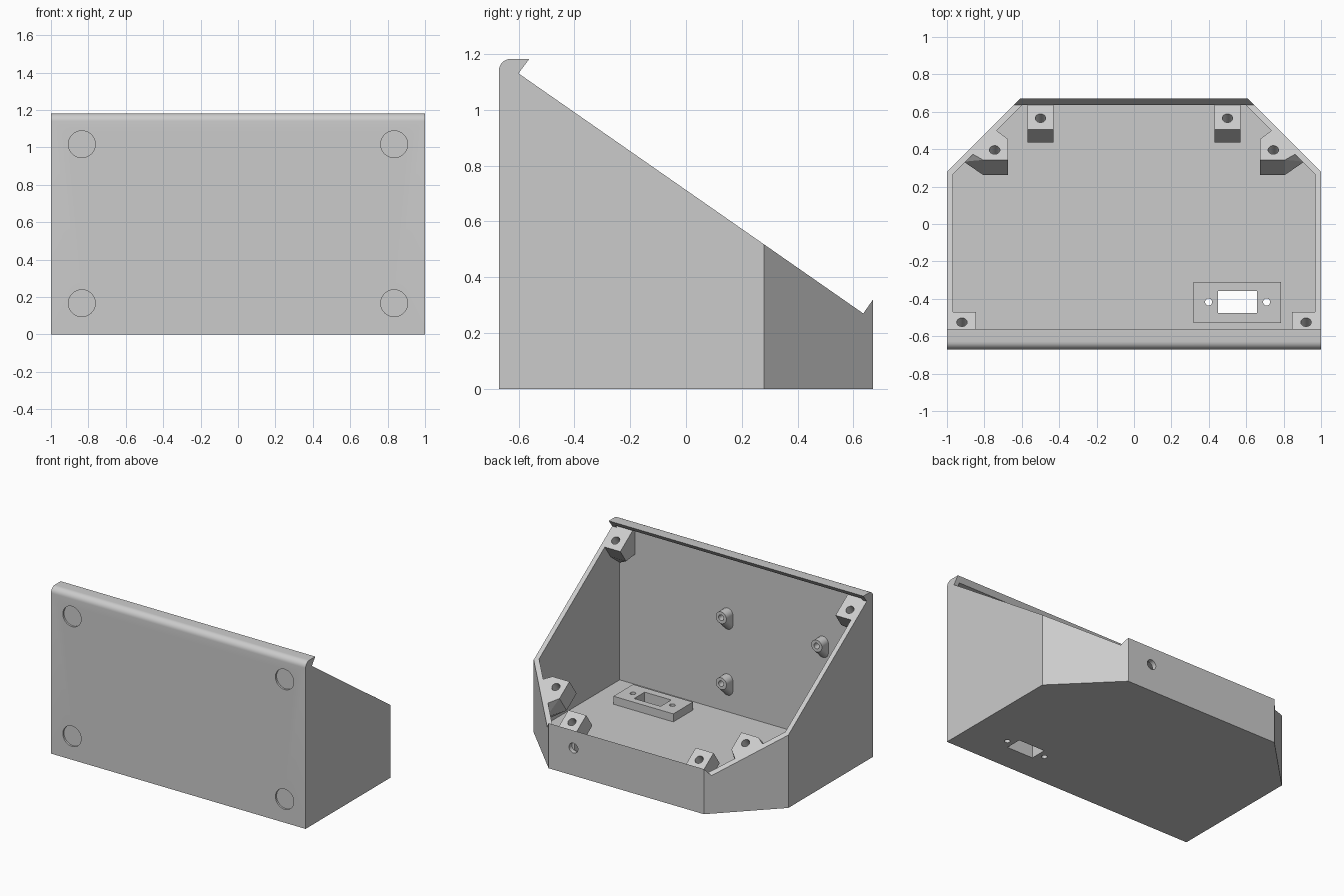
import bpy, bmesh, math
from mathutils import Vector, Matrix

if "Cube" in bpy.data.objects:
    bpy.data.objects.remove(bpy.data.objects["Cube"])

grey = bpy.data.materials.new("light_grey_plastic")
grey.use_nodes = True
grey.diffuse_color = (0.6, 0.6, 0.6, 1)
grey.node_tree.nodes["Principled BSDF"].inputs["Base Color"].default_value = (0.6, 0.6, 0.6, 1)

# Sloping opening: rim height at y, and the rim's normal
RIM_FRONT, RIM_BACK = Vector((0, -0.6, 1.13)), Vector((0, 0.635, 0.27))
SLOPE = (RIM_BACK.z - RIM_FRONT.z) / (RIM_BACK.y - RIM_FRONT.y)
NORMAL = Vector((0, -SLOPE, 1)).normalized()
WALL, TOP = 0.033, 1.182


def on_rim(x, y):
    return Vector((x, y, RIM_BACK.z + (y - RIM_BACK.y) * SLOPE))


def finish(name, bm):
    bmesh.ops.recalc_face_normals(bm, faces=bm.faces)
    mesh = bpy.data.meshes.new(name)
    bm.to_mesh(mesh)
    bm.free()
    mesh.materials.append(grey)
    ob = bpy.data.objects.new(name, mesh)
    bpy.context.collection.objects.link(ob)
    return ob


def prism(name, points, offset):
    bm = bmesh.new()
    face = bm.faces.new([bm.verts.new(p) for p in points])
    new = bmesh.ops.extrude_face_region(bm, geom=[face])["geom"]
    bmesh.ops.translate(bm, vec=offset, verts=[v for v in new if isinstance(v, bmesh.types.BMVert)])
    return finish(name, bm)


def side_prism(name, profile):
    return prism(name, [(-1.0, y, z) for y, z in profile], (2, 0, 0))


def plan_prism(name, half, z0, z1):
    outline = half + [(-x, y) for x, y in reversed(half)]
    return prism(name, [(x, y, z0) for x, y in outline], (0, 0, z1 - z0))


def box(name, x0, x1, y0, y1, z0, z1):
    return prism(name, [(x0, y0, z0), (x1, y0, z0), (x1, y1, z0), (x0, y1, z0)], (0, 0, z1 - z0))


def hull(name, points):
    bm = bmesh.new()
    for p in points:
        bm.verts.new(p)
    res = bmesh.ops.convex_hull(bm, input=bm.verts)
    loose = [g for g in res["geom_interior"] if isinstance(g, bmesh.types.BMVert)]
    bmesh.ops.delete(bm, geom=loose, context="VERTS")
    bmesh.ops.dissolve_limit(bm, angle_limit=0.01, verts=bm.verts, edges=bm.edges)
    return finish(name, bm)


def rod(centre, axis, radius, length):
    bm = bmesh.new()
    turn = Vector(axis).to_track_quat("Z", "Y").to_matrix().to_4x4()
    bmesh.ops.create_cone(bm, cap_ends=True, segments=32, radius1=radius, radius2=radius,
                          depth=length, matrix=Matrix.Translation(centre) @ turn)
    return finish("cutter", bm)


def combine(ob, cutter, operation="DIFFERENCE"):
    mod = ob.modifiers.new("bool", "BOOLEAN")
    mod.operation, mod.solver, mod.object = operation, "EXACT", cutter
    bpy.ops.object.select_all(action="DESELECT")
    bpy.context.view_layer.objects.active = ob
    ob.select_set(True)
    bpy.ops.object.modifier_apply(modifier=mod.name)
    bpy.data.objects.remove(cutter)


def smooth(ob):
    bpy.ops.object.select_all(action="DESELECT")
    bpy.context.view_layer.objects.active = ob
    ob.select_set(True)
    bpy.ops.object.shade_smooth_by_angle(angle=math.radians(15))


# Enclosure: wedge profile with rounded front lip, trimmed to a chamfered plan
ROUND = 0.042
arc = [(-0.67 + ROUND * (1 - math.cos(a)), TOP - ROUND * (1 - math.sin(a)))
       for a in (math.pi / 2 * i / 8 for i in range(9))]
shell = side_prism("enclosure_shell", [(-0.67, 0)] + arc + [
    (-0.561, TOP), RIM_FRONT.yz, RIM_BACK.yz, (0.67, 0.32), (0.67, 0)])
combine(shell, plan_prism("cutter", [(1.0, -0.8), (1.0, 0.28), (0.61, 0.67), (0.6, 0.68)], -0.1, 1.4), "INTERSECT")

# Hollow interior, running up into the lip
cavity = side_prism("cutter", [(-0.67 + WALL, WALL), (-0.67 + WALL, TOP - WALL), (-0.4, TOP - WALL),
                               (0.636, 0.5), (0.636, WALL)])
combine(cavity, plan_prism("cutter", [(1 - WALL, -0.8), (1 - WALL, 0.267), (0.6, 0.634), (0.59, 0.644)],
                           -0.1, 1.4), "INTERSECT")
combine(shell, cavity)

# Round foot recesses in the front, cable hole in the back
for x in (-0.835, 0.835):
    for z in (0.167, 1.017):
        combine(shell, rod((x, -0.67, z), (0, 1, 0), 0.072, 0.026))
combine(shell, rod((0.415, 0.65, 0.195), (0, 1, 0), 0.035, 0.12))

# Raised connector plate, with slot and screw holes through the floor
plate = box("connector_plate", 0.317, 0.787, -0.53, -0.31, WALL - 0.01, WALL + 0.057)
for part in (shell, plate):
    combine(part, box("cutter", 0.45, 0.658, -0.476, -0.358, -0.1, 0.3))
    for x in (0.399, 0.709):
        combine(part, rod((x, -0.417, 0.1), (0, 0, 1), 0.019, 0.5))


# Screw bosses: flush with the rim, square to it, tapering down to the wall
def boss(name, top, low, hole):
    for side, s in (("left", 1), ("right", -1)):
        pts = [on_rim(x, y) for x, y in top] + [Vector(p) for p in low]
        ob = hull(side + "_" + name, [(s * p.x, p.y, p.z) for p in pts])
        combine(ob, rod(on_rim(s * hole[0], hole[1]), NORMAL, 0.028, 0.16))
        smooth(ob)


def dropped(points, depth):
    return [on_rim(x, y) - NORMAL * depth for x, y in points]


edge = [(0.43, 0.505), (0.57, 0.505)]
boss("back_boss", edge + [(0.43, 0.635), (0.57, 0.635)],
     dropped(edge, 0.12) + [(0.43, 0.64, 0.12), (0.57, 0.64, 0.12)], (0.5, 0.566))

edge = [(0.675, 0.455), (0.675, 0.343), (0.808, 0.343)]
boss("corner_boss", edge + [(0.742, 0.505), (0.87, 0.378)],
     dropped(edge, 0.14) + [(0.91, 0.333, 0.39), (0.76, 0.485, 0.25), (0.83, 0.415, 0.18)], (0.745, 0.396))

edge = [(0.845, -0.47), (0.975, -0.47)]
boss("front_boss", edge + [(0.845, -0.64), (0.975, -0.64)],
     dropped(edge, 0.114) + [(0.845, -0.645, 0.96), (0.975, -0.645, 0.86)], (0.92, -0.525))

# Circuit board standoffs on the inside of the front wall, gusseted below
for x, side in ((0.12, "left"), (-0.63, "right")):
    for z, level in ((0.26, "lower"), (0.728, "upper")):
        pts = []
        for y, dz in ((-0.565, 0), (-0.645, 0), (-0.645, -0.075)):
            for i in range(32):
                a = math.tau * i / 32
                pts.append((x + 0.042 * math.cos(a), y, z + dz + 0.042 * math.sin(a)))
        post = hull(side + "_" + level + "_standoff", pts)
        combine(post, rod((x, -0.565, z), (0, 1, 0), 0.02, 0.12))
        smooth(post)

smooth(shell)
smooth(plate)
